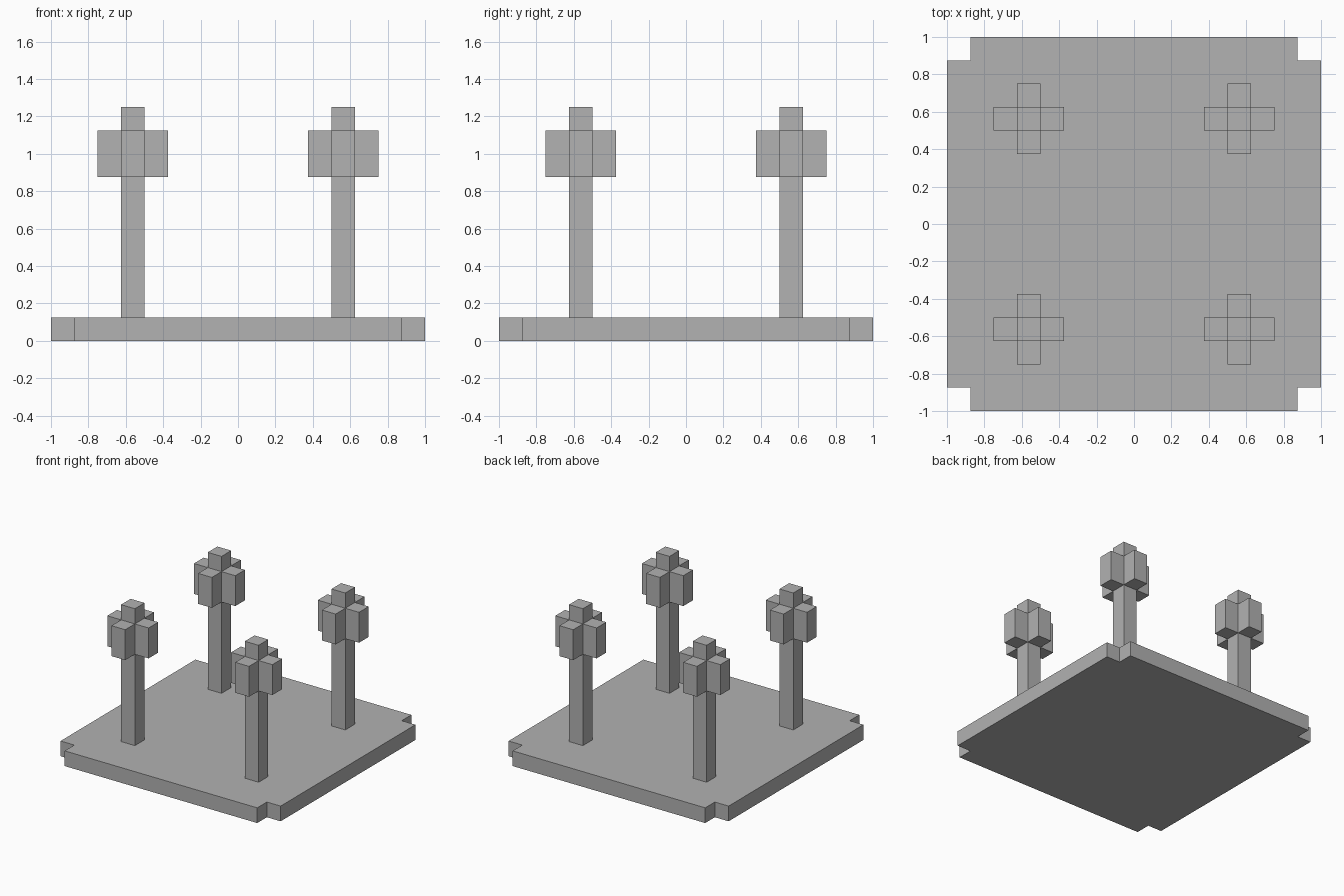
import bpy
import bmesh

if "Cube" in bpy.data.objects:
    bpy.data.objects.remove(bpy.data.objects["Cube"], do_unlink=True)

U = 0.125  # one block

grey = bpy.data.materials.new("plain_grey")
grey.use_nodes = True
colour = (0.445, 0.445, 0.445, 1)
grey.diffuse_color = colour
grey.node_tree.nodes["Principled BSDF"].inputs["Base Color"].default_value = colour


def prism(name, outline, bottom, top, x=0, y=0):
    """Extrude a flat outline upwards; all sizes are in blocks."""
    bm = bmesh.new()
    face = bm.faces.new([bm.verts.new((px * U, py * U, 0)) for px, py in outline])
    grown = bmesh.ops.extrude_face_region(bm, geom=[face])["geom"]
    raised = [v for v in grown if isinstance(v, bmesh.types.BMVert)]
    bmesh.ops.translate(bm, verts=raised, vec=(0, 0, (top - bottom) * U))
    bmesh.ops.recalc_face_normals(bm, faces=bm.faces)
    mesh = bpy.data.meshes.new(name)
    bm.to_mesh(mesh)
    bm.free()
    mesh.materials.append(grey)
    obj = bpy.data.objects.new(name, mesh)
    obj.location = (x * U, y * U, bottom * U)
    bpy.context.collection.objects.link(obj)


def square(h):
    return [(h, h), (-h, h), (-h, -h), (h, -h)]


def cross(reach, half):
    """Plus-shaped outline: arms reach out, each with the given half width."""
    quarter = [(reach, -half), (reach, half), (half, half)]
    points = []
    for _ in range(4):
        points += quarter
        quarter = [(-b, a) for a, b in quarter]
    return points


# Slab with notched corners
prism("base_slab", cross(8, 7), 0, 1)

# Four posts, each with a cross-shaped head
for side, sx in (("left", 1), ("right", -1)):
    for end, sy in (("front", -1), ("back", 1)):
        x, y = 4.5 * sx, 4.5 * sy
        prism(f"{end}_{side}_post", square(0.5), 1, 10, x, y)
        prism(f"{end}_{side}_head", cross(1.5, 0.5), 7, 9, x, y)
